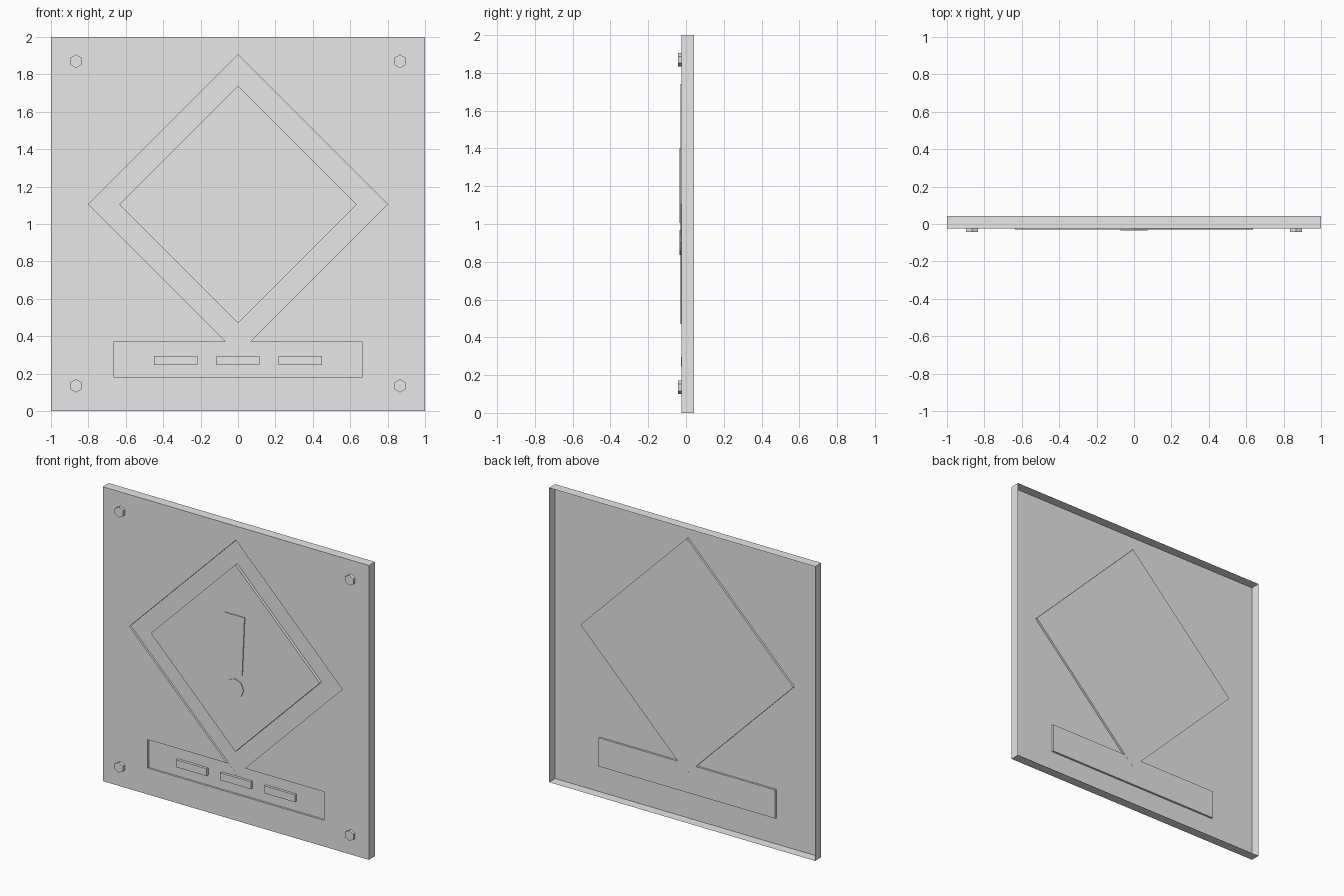
import bpy, bmesh, math

if "Cube" in bpy.data.objects:
    bpy.data.objects.remove(bpy.data.objects["Cube"])

FRONT, BACK, FLOOR = -0.023, 0.042, -0.009   # sheet front, rim back, pocket floor

grey = bpy.data.materials.new("light_grey_metal")
grey.diffuse_color = (0.8, 0.8, 0.8, 1)
grey.use_nodes = True
grey.node_tree.nodes["Principled BSDF"].inputs["Base Color"].default_value = grey.diffuse_color


def prism(name, outline, y0, y1, open_back=False):
    """Extrude an (x, z) outline from y0 (front) to y1 (back)."""
    bm = bmesh.new()
    a = [bm.verts.new((x, y0, z)) for x, z in outline]
    b = [bm.verts.new((x, y1, z)) for x, z in outline]
    n = len(a)
    bm.faces.new(a)
    if not open_back:
        bm.faces.new(b[::-1])
    for i in range(n):
        j = (i + 1) % n
        bm.faces.new((a[j], a[i], b[i], b[j]))
    bmesh.ops.recalc_face_normals(bm, faces=bm.faces)
    me = bpy.data.meshes.new(name)
    bm.to_mesh(me)
    bm.free()
    me.materials.append(grey)
    ob = bpy.data.objects.new(name, me)
    bpy.context.collection.objects.link(ob)
    return ob


def rect(cx, cz, hx, hz):
    return [(cx - hx, cz - hz), (cx + hx, cz - hz), (cx + hx, cz + hz), (cx - hx, cz + hz)]


def ngon(cx, cz, r, n):
    """Regular polygon with a corner pointing up."""
    return [(cx + r * math.sin(2 * math.pi * i / n), cz + r * math.cos(2 * math.pi * i / n))
            for i in range(n)]


# Sheet panel with folded rim and shallow pressed pockets
panel = prism("panel", rect(0, 1, 1, 1), FRONT, BACK)
cutters = [prism("diamond_pocket_cutter", ngon(0, 1.105, 0.80, 4), -0.1, FLOOR),
           prism("label_pocket_cutter", rect(0, 0.275, 0.663, 0.097), -0.1, FLOOR - 0.0005)]
for c in cutters:
    m = panel.modifiers.new("pocket", 'BOOLEAN')
    m.operation, m.solver, m.object = 'DIFFERENCE', 'EXACT', c
dg = bpy.context.evaluated_depsgraph_get()
panel_mesh = bpy.data.meshes.new_from_object(panel.evaluated_get(dg))
panel.modifiers.clear()
panel.data = panel_mesh
for c in cutters:
    bpy.data.objects.remove(c)

# The back of the panel is open
bm = bmesh.new()
bm.from_mesh(panel_mesh)
back = [f for f in bm.faces if f.calc_center_median().y > BACK - 0.001]
bmesh.ops.delete(bm, geom=back, context='FACES')
bm.to_mesh(panel_mesh)
bm.free()

# Raised warning diamond with exclamation mark
prism("warning_diamond", ngon(0, 1.105, 0.635, 4), -0.029, FLOOR, True)
prism("mark_bar", [(-0.055, 1.005), (0.055, 1.005), (0.073, 1.4), (-0.073, 1.4)],
      -0.035, -0.029, True)
prism("mark_dot", ngon(0, 0.902, 0.065, 8), -0.035, -0.029, True)

# Three raised bars in the label pocket
for i in (-1, 0, 1):
    prism("label_bar", rect(i * 0.332, 0.27, 0.116, 0.025), -0.027, FLOOR - 0.0005, True)

# Corner bolts
for x in (-0.866, 0.866):
    for z in (0.135, 1.87):
        prism("bolt", ngon(x, z, 0.036, 6), -0.042, FRONT, True)
